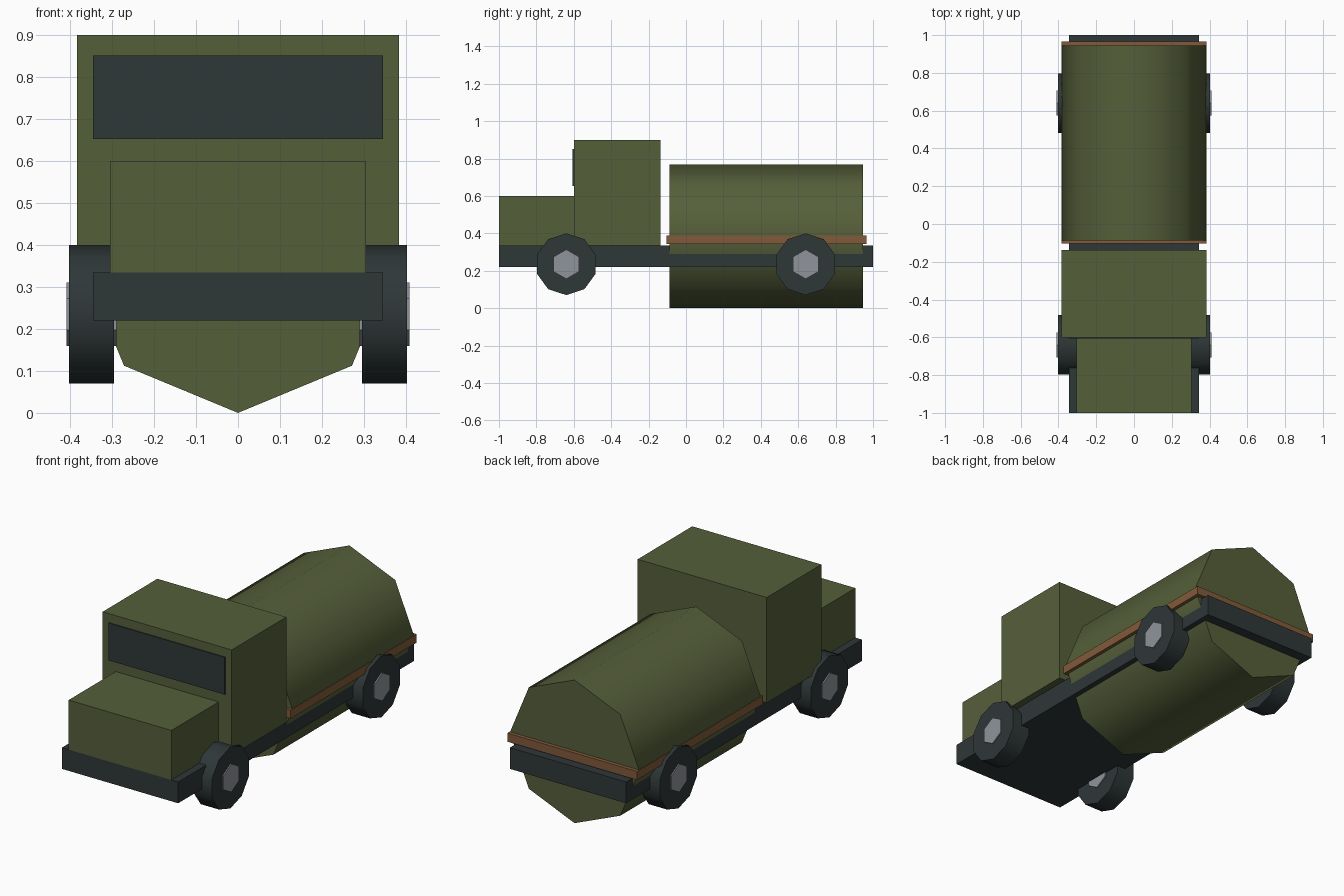
import bpy
import math

cube = bpy.data.objects.get("Cube")
if cube:
    bpy.data.objects.remove(cube, do_unlink=True)


def material(name, rgb):
    m = bpy.data.materials.new(name)
    m.use_nodes = True
    m.diffuse_color = (*rgb, 1)
    m.node_tree.nodes["Principled BSDF"].inputs["Base Color"].default_value = (*rgb, 1)
    return m


olive = material("olive green", (0.091, 0.114, 0.042))
dark = material("dark slate", (0.028, 0.038, 0.039))
wood = material("brown wood", (0.22, 0.102, 0.042))
steel = material("hub grey", (0.28, 0.30, 0.33))


def box(name, width, y0, y1, z0, z1, mat):
    """Box centred on x = 0."""
    bpy.ops.mesh.primitive_cube_add(size=1, location=(0, (y0 + y1) / 2, (z0 + z1) / 2))
    ob = bpy.context.object
    ob.name = name
    ob.scale = (width, y1 - y0, z1 - z0)
    bpy.ops.object.transform_apply(location=False, rotation=False, scale=True)
    ob.data.materials.append(mat)
    return ob


def cylinder(name, sides, radius, length, location, axis, mat):
    """Cylinder along x or y with one corner pointing straight up."""
    turn = (math.pi / 2, 0, 0) if axis == "y" else (math.pi / 2, 0, math.pi / 2)
    bpy.ops.mesh.primitive_cylinder_add(
        vertices=sides, radius=radius, depth=length, location=location, rotation=turn)
    ob = bpy.context.object
    ob.name = name
    bpy.ops.object.transform_apply(location=False, rotation=True, scale=True)
    ob.data.materials.append(mat)
    bpy.ops.object.shade_smooth_by_angle(angle=math.radians(50))
    return ob


# Chassis and cab
box("chassis", 0.69, -1, 1, 0.22, 0.334, dark)
box("hood", 0.61, -1, -0.6, 0.334, 0.6, olive)
box("cab", 0.766, -0.6, -0.137, 0.334, 0.9, olive)
box("windshield", 0.69, -0.606, -0.599, 0.652, 0.852, dark)

# Tank and its wooden deck
cylinder("tank", 8, 0.384, 1.032, (0, 0.429, 0.384), "y", olive)
box("deck", 0.77, -0.103, 0.965, 0.342, 0.388, wood)

# Wheels, each with a hub showing on both faces
for end, y in (("front", -0.64), ("rear", 0.64)):
    for side, sign in (("left", 1), ("right", -1)):
        spot = (sign * 0.349, y, 0.235)
        cylinder(f"{end}_{side}_wheel", 10, 0.165, 0.108, spot, "x", dark)
        cylinder(f"{end}_{side}_hub", 6, 0.076, 0.12, spot, "x", steel)
